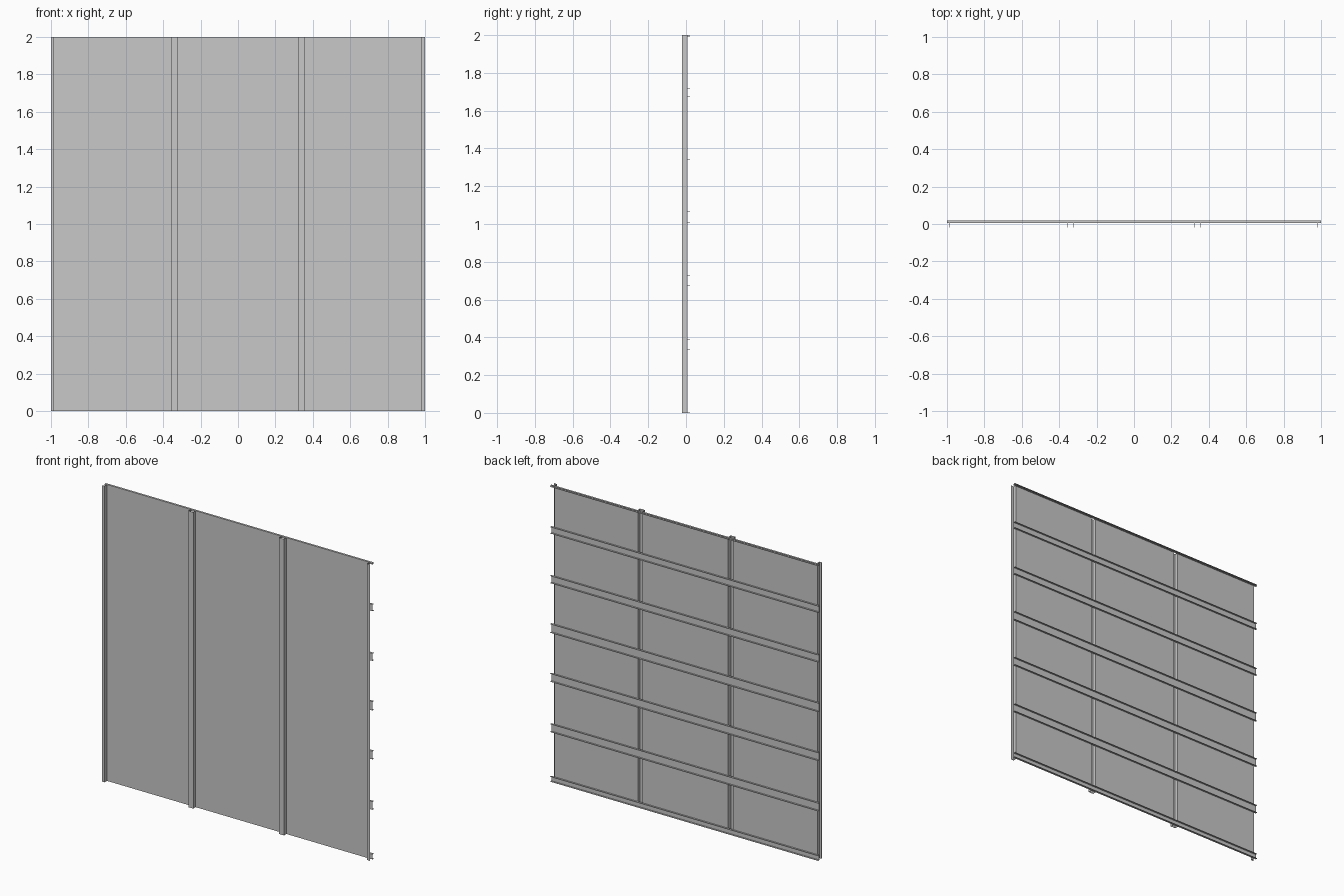
import bpy
import bmesh
from mathutils import Matrix, Vector

old = bpy.data.objects.get("Cube")
if old:
    bpy.data.objects.remove(old, do_unlink=True)

steel = bpy.data.materials.new("light_grey_steel")
steel.use_nodes = True
GREY = (0.58, 0.58, 0.58, 1)
steel.diffuse_color = GREY
bsdf = next(n for n in steel.node_tree.nodes if n.type == 'BSDF_PRINCIPLED')
bsdf.inputs["Base Color"].default_value = GREY

T = 0.002                              # sheet thickness
FRONT, MID, BACK = -0.02, 0.008, 0.02  # post face, panel plane, rail edge


def sheet_object(name, boxes):
    """One object made of thin boxes, each given by x, y and z ranges."""
    bm = bmesh.new()
    for ranges in boxes:
        lo, hi = (Vector(c) for c in zip(*ranges))
        place = Matrix.Translation((lo + hi) / 2) @ Matrix.Diagonal((*(hi - lo), 1))
        bmesh.ops.create_cube(bm, size=1, matrix=place)
    mesh = bpy.data.meshes.new(name)
    bm.to_mesh(mesh)
    bm.free()
    mesh.materials.append(steel)
    obj = bpy.data.objects.new(name, mesh)
    bpy.context.collection.objects.link(obj)
    return obj


rails = [(0, 0.035), (0.335, 0.39), (0.675, 0.73), (1.005, 1.065),
         (1.34, 1.39), (1.675, 1.72), (1.99, 2)]
posts = [(-1, -0.983), (-0.357, -0.32), (0.32, 0.357), (0.977, 1)]

# Infill panels between the posts and rails
for row, (below, above) in enumerate(zip(rails, rails[1:])):
    for col, (near, far) in enumerate(zip(posts, posts[1:])):
        sheet_object(f"panel_{row + 1}_{col + 1}",
                     [((near[1], far[0]), (MID - T, MID), (below[1], above[0]))])

# Horizontal channel rails, open to the back
for i, (z0, z1) in enumerate(rails):
    sheet_object(f"rail_{i + 1}", [
        ((-1, 1), (MID - T, MID), (z0, z1)),
        ((-1, 1), (MID, BACK), (z0, z0 + T)),
        ((-1, 1), (MID, BACK), (z1 - T, z1)),
    ])

# Vertical posts in front: folded face with side walls, open to the back
for i, (x0, x1) in enumerate(posts):
    parts = [((x0, x1), (FRONT, FRONT + T), (0, 2))]
    if i > 0:
        parts.append(((x0, x0 + T), (FRONT + T, MID - T), (0, 2)))
    if i < len(posts) - 1:
        parts.append(((x1 - T, x1), (FRONT + T, MID - T), (0, 2)))
    sheet_object(f"post_{i + 1}", parts)
